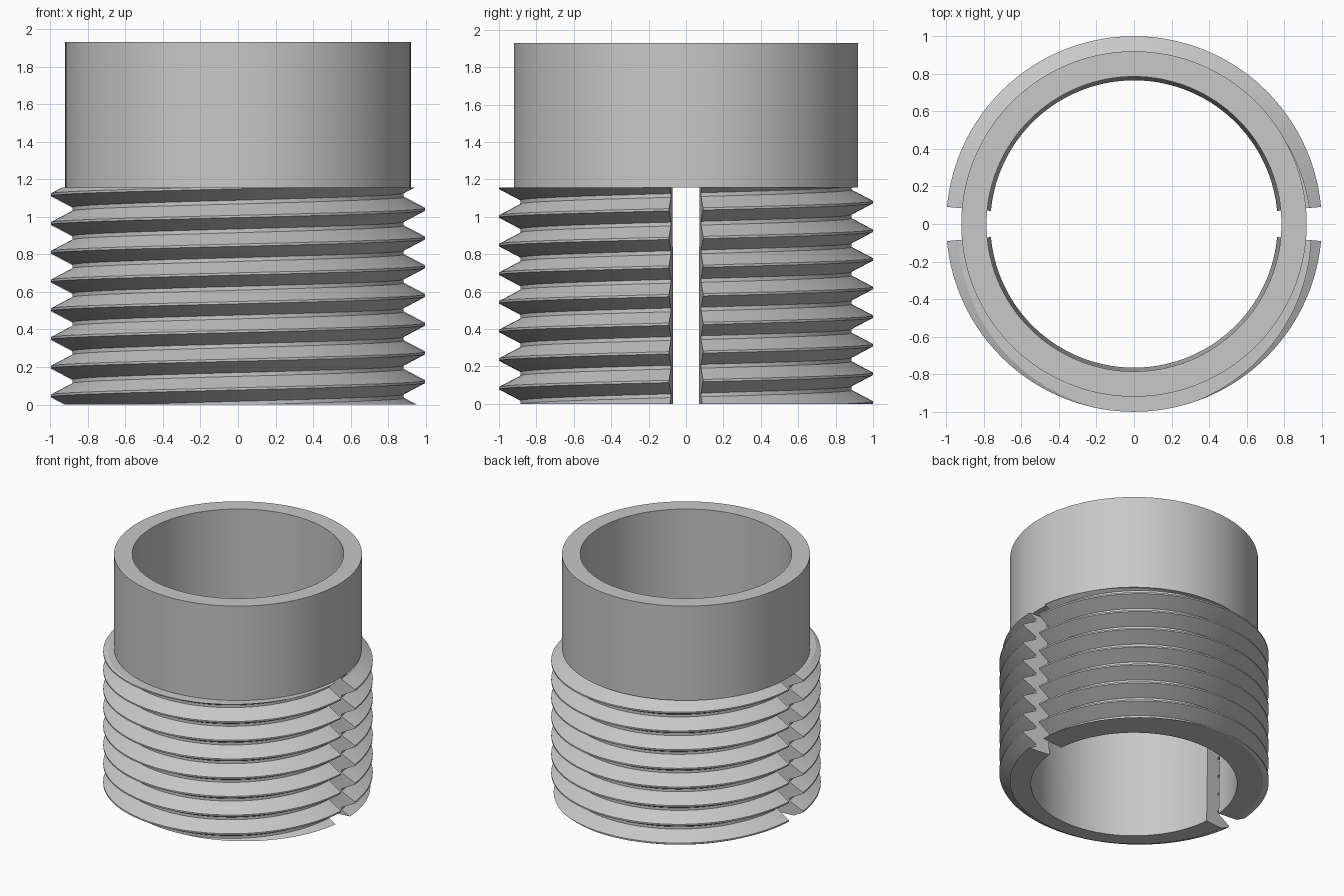
import bpy, bmesh, math

if "Cube" in bpy.data.objects:
    bpy.data.objects.remove(bpy.data.objects["Cube"])

# One plain grey for the whole fitting
grey = bpy.data.materials.new("plain grey")
colour = (0.58, 0.58, 0.58, 1)
grey.diffuse_color = colour
grey.use_nodes = True
grey.node_tree.nodes["Principled BSDF"].inputs["Base Color"].default_value = colour

PITCH = 0.153
PHASE = 1.04 % PITCH            # height of a crest on the +x side
CREST, ROOT = 1.0, 0.885
SHOULDER, TOP = 1.157, 1.93
BORE_TOP, BORE_BOTTOM = 0.785, 0.765
SLOT = 0.091                    # half angle of each slot


def bore(z):
    return BORE_BOTTOM + (BORE_TOP - BORE_BOTTOM) * z / SHOULDER


def polar(r, a, z):
    return (r * math.cos(a), r * math.sin(a), z)


def finish(bm, name):
    bmesh.ops.recalc_face_normals(bm, faces=bm.faces)
    mesh = bpy.data.meshes.new(name)
    bm.to_mesh(mesh)
    bm.free()
    mesh.materials.append(grey)
    obj = bpy.data.objects.new(name, mesh)
    bpy.context.collection.objects.link(obj)
    bpy.ops.object.select_all(action="DESELECT")
    obj.select_set(True)
    bpy.context.view_layer.objects.active = obj
    bpy.ops.object.shade_smooth_by_angle(angle=math.radians(25))


def bridge(bm, a, b):
    for i in range(len(a)):
        j = (i + 1) % len(a)
        bm.faces.new((a[i], a[j], b[j], b[i]))


# Threaded half: sweep a sawtooth section along a helix, then trim it flat
def threaded_half(name, start, end, steps=90):
    bm = bmesh.new()
    columns = []
    for s in range(steps + 1):
        a = start + (end - start) * s / steps
        lift = PHASE + PITCH * a / math.tau
        section = []
        for turn in range(-3, 10):
            z = lift + turn * PITCH
            for r, dz in ((CREST, -0.006), (CREST, 0.006),
                          (ROOT, PITCH / 2 - 0.01), (ROOT, PITCH / 2 + 0.01)):
                section.append((r, z + dz))
        for z in (section[-1][1], section[0][1]):
            section.append((bore(z), z))
        columns.append([bm.verts.new(polar(r, a, z)) for r, z in section])
    for a, b in zip(columns, columns[1:]):
        bridge(bm, a, b)
    bm.faces.new(columns[0])
    bm.faces.new(columns[-1])
    for z, side in ((0, -1), (SHOULDER, 1)):
        bmesh.ops.bisect_plane(bm, geom=bm.verts[:] + bm.edges[:] + bm.faces[:],
                               dist=1e-6, plane_co=(0, 0, z), plane_no=(0, 0, side),
                               clear_outer=True)
        rim = [e for e in bm.edges if e.is_boundary]
        bmesh.ops.holes_fill(bm, edges=rim, sides=0)
    finish(bm, name)


threaded_half("back_threaded_half", SLOT, math.pi - SLOT)
threaded_half("front_threaded_half", math.pi + SLOT, math.tau - SLOT)

# Smooth collar: a plain ring above the thread
bm = bmesh.new()
section = ((0.92, SHOULDER), (0.92, TOP), (BORE_TOP, TOP), (BORE_TOP, SHOULDER))
count = 128
rings = [[bm.verts.new(polar(r, math.tau * i / count, z)) for r, z in section]
         for i in range(count)]
for i in range(count):
    bridge(bm, rings[i], rings[(i + 1) % count])
finish(bm, "collar")
